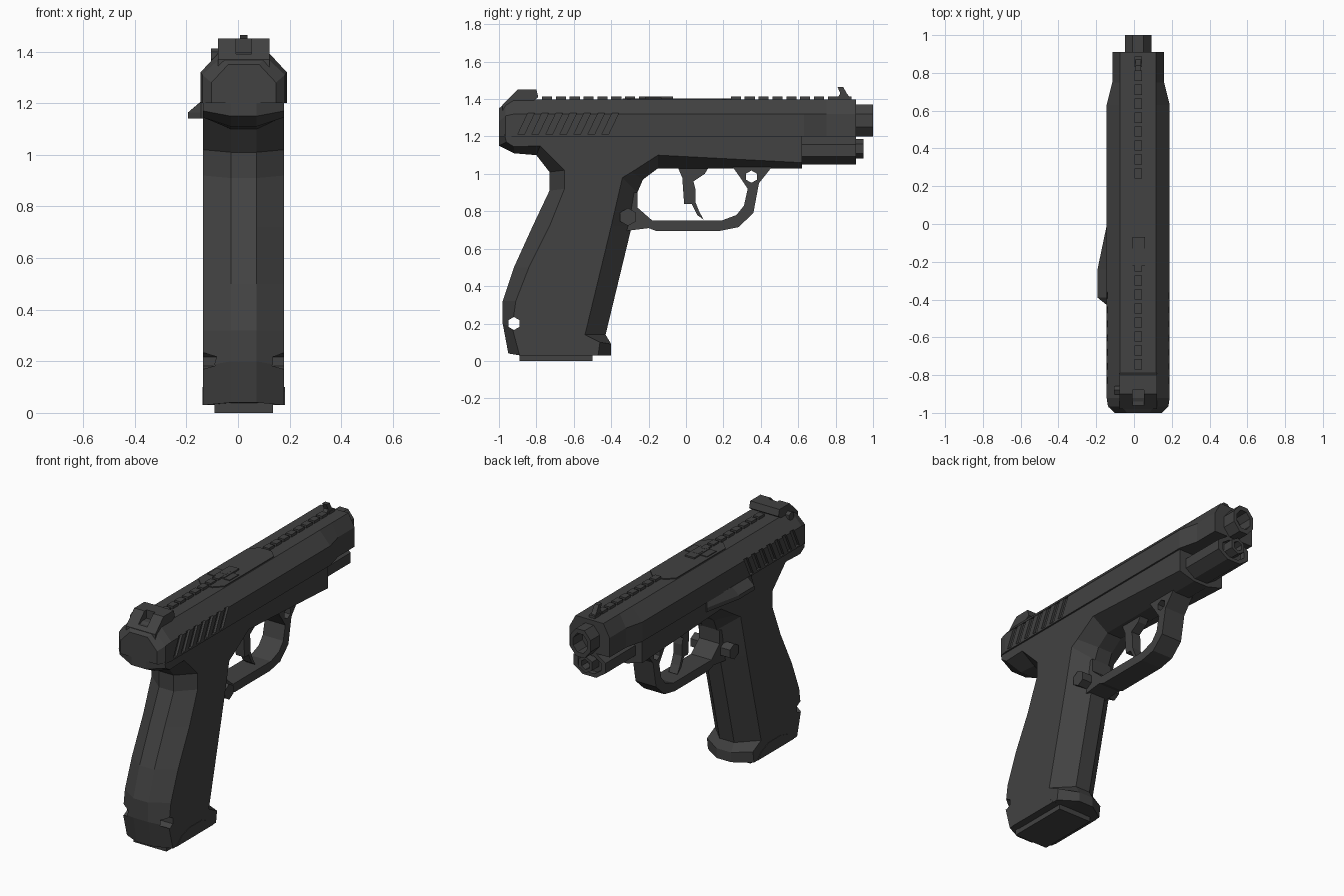
import bpy, bmesh
from math import pi, cos, sin

cube = bpy.data.objects.get("Cube")
if cube:
    bpy.data.objects.remove(cube, do_unlink=True)

CX = 0.022  # centre plane of the body

metal = bpy.data.materials.new("dark_gunmetal")
metal.use_nodes = True
GREY = (0.054, 0.054, 0.054, 1)
metal.diffuse_color = GREY
bsdf = metal.node_tree.nodes["Principled BSDF"]
bsdf.inputs["Base Color"].default_value = GREY
bsdf.inputs["Roughness"].default_value = 0.7


def loft(name, rings):
    """Skin a row of equal-length rings and cap both ends."""
    bm = bmesh.new()
    rows = [[bm.verts.new(p) for p in ring] for ring in rings]
    n = len(rows[0])
    for a, b in zip(rows, rows[1:]):
        for i in range(n):
            j = (i + 1) % n
            bm.faces.new((a[i], a[j], b[j], b[i]))
    bm.faces.new(rows[0])
    bm.faces.new(rows[-1])
    bmesh.ops.recalc_face_normals(bm, faces=bm.faces)
    mesh = bpy.data.meshes.new(name)
    bm.to_mesh(mesh)
    bm.free()
    mesh.materials.append(metal)
    ob = bpy.data.objects.new(name, mesh)
    bpy.context.scene.collection.objects.link(ob)
    return ob


def prism(name, outline, x0, x1):
    """Side outline (y, z) pushed across from x0 to x1, off the centre plane."""
    return loft(name, [[(CX + x, y, z) for y, z in outline] for x in (x0, x1)])


def box(name, x0, x1, y0, y1, z0, z1):
    return prism(name, [(y0, z0), (y1, z0), (y1, z1), (y0, z1)], x0, x1)


def ngon(n, y, z, r):
    return [(y + r * cos(2 * pi * (i + .5) / n), z + r * sin(2 * pi * (i + .5) / n))
            for i in range(n)]


def tube(name, n, z, rx, rz, bore, y0, y1, depth):
    """Faceted tube along y with a blind bore at the front."""
    def ring(y, k):
        return [(CX + k * rx * u, y, z + k * rz * v) for u, v in ngon(n, 0, 0, 1 / cos(pi / n))]
    return loft(name, [ring(y0, 1), ring(y1, 1), ring(y1, bore), ring(y1 - depth, bore)])


def cut(ob, cutters):
    for c in cutters:
        mod = ob.modifiers.new("cut", 'BOOLEAN')
        mod.operation, mod.solver, mod.object = 'DIFFERENCE', 'EXACT', c
    bpy.context.view_layer.update()
    graph = bpy.context.evaluated_depsgraph_get()
    mesh = bpy.data.meshes.new_from_object(ob.evaluated_get(graph))
    ob.modifiers.clear()
    ob.data = mesh
    for c in cutters:
        bpy.data.objects.remove(c, do_unlink=True)


# Frame and grip: centre outline, paired with the smaller outline of the flat sides
pairs = [
    ((-1.0, 1.21), (-.97, 1.21)), ((-1.0, 1.15), (-.96, 1.17)),
    ((-.92, 1.11), (-.92, 1.145)), ((-.80, 1.10), (-.78, 1.15)),
    ((-.73, 1.01), (-.65, 1.02)), ((-.73, .91), (-.65, .92)),
    ((-.82, .72), (-.73, .72)), ((-.92, .50), (-.84, .50)),
    ((-.98, .32), (-.91, .32)), ((-.98, .20), (-.93, .18)),
    ((-.95, .04), (-.89, .03)), ((-.40, .03), (-.47, .03)),
    ((-.40, .09), (-.46, .10)), ((-.43, .14), (-.54, .14)),
    ((-.29, .72), (-.40, .72)), ((-.26, .90), (-.34, .98)),
    ((-.23, .97), (-.29, 1.01)), ((-.15, 1.03), (-.15, 1.10)),
    ((.62, 1.03), (.62, 1.06)), ((.62, 1.21), (.62, 1.21))]
frame = loft("frame_and_grip", [[(CX + x, *p[k]) for p in pairs]
                                for x, k in ((-.157, 1), (-.05, 0), (.05, 0), (.157, 1))])
cut(frame, [prism("lanyard_cutter", ngon(6, -.92, .2, .035), -.3, .3)])
box("magazine_base", -.113, .113, -.89, -.5, 0, .06)
prism("magazine_floor_arch", [(-.86, .03), (-.80, .08), (-.73, .10), (-.61, .10),
                              (-.54, .07), (-.50, .03)], -.16, .16)

# Slide, lofted from back to front
def slide_ring(y, w, zs, top, zt):
    half = [(w, 1.2), (w, zs), (top, zt)]
    return [(CX + x, y, z) for x, z in half] + [(CX - x, y, z) for x, z in reversed(half)]

slide = loft("slide", [slide_ring(*s) for s in (
    (-1.0, .125, 1.28, .06, 1.35), (-.965, .16, 1.31, .085, 1.38),
    (-.92, .167, 1.32, .095, 1.398), (.63, .167, 1.32, .095, 1.398),
    (.75, .137, 1.32, .095, 1.398), (.91, .137, 1.32, .095, 1.398))])
grooves = []
for i in range(7):
    y = -.90 + .075 * i
    shape = [(y, 1.21), (y + .035, 1.21), (y + .09, 1.325), (y + .055, 1.325)]
    grooves += [prism("groove_cutter", shape, s * .153, s * .25) for s in (-1, 1)]
cut(slide, grooves)

# Sighting rib tiles along the top
for start, count in ((-.77, 9), (.24, 9)):
    for i in range(count):
        y = start + .074 * i
        box("rib_tile", -.02, .02, y, y + .054, 1.39, 1.414)

# Ejection cover with its extractor
def flat_oct(x, y0, y1, z, c):
    return [(CX + a, b, z) for a, b in (
        (-x + c, y0), (x - c, y0), (x, y0 + c), (x, y1 - c),
        (x - c, y1), (-x + c, y1), (-x, y1 - c), (-x, y0 + c))]

loft("ejection_cover", [flat_oct(.09, -.34, .24, z, .05) for z in (1.38, 1.404)])
box("extractor", -.03, .035, -.22, -.07, 1.39, 1.413)
box("extractor_foot", -.075, .075, -.22, -.13, 1.39, 1.409)

# Sights
sight = prism("rear_sight", [(-.98, 1.34), (-.98, 1.37), (-.90, 1.45), (-.80, 1.45),
                             (-.79, 1.41), (-.83, 1.38)], -.1, .1)
cut(sight, [box("notch_cutter", -.03, .03, -1.1, -.88, 1.39, 1.5)])
prism("sight_screw", ngon(6, -.88, 1.385, .027), -.127, -.09)
prism("front_sight", [(.80, 1.39), (.89, 1.39), (.86, 1.43), (.84, 1.465), (.81, 1.465),
                      (.825, 1.43)], -.015, .015)

# Back plate with hammer block and pin
prism("hammer_block", [(-.999, 1.21), (-.90, 1.21), (-.90, 1.39), (-.97, 1.38), (-.999, 1.34)],
      -.045, .045)
tube("firing_pin", 6, 1.31, .017, .017, .6, -.95, -1.0, -.01)

# Muzzle end
tube("barrel", 8, 1.285, .07, .085, .68, .80, 1.0, .15)
tube("dust_cover", 8, 1.125, .11, .075, .72, .58, .91, .03)
tube("recoil_rod", 6, 1.135, .045, .045, .6, .60, .95, .06)

# Trigger guard with hex hole, and trigger
guard = prism("trigger_guard", [
    (-.36, .69), (-.20, .71), (-.16, .695), (.18, .695), (.28, .715), (.36, .79), (.39, .95),
    (.47, 1.05), (.24, 1.05), (.29, .98), (.33, .92), (.31, .83), (.27, .78), (.19, .75),
    (-.18, .75), (-.26, .82), (-.26, .90), (-.36, .90)], -.07, .07)
cut(guard, [prism("hole_cutter", ngon(6, .35, .985, .033), -.2, .2)])
prism("trigger", [(-.05, 1.05), (-.02, .98), (-.01, .84), (.03, .84), (.06, .78), (.095, .755),
                  (.07, .80), (.05, .85), (.05, .92), (.04, .96), (.10, 1.0), (.13, 1.05)],
      -.03, .03)

# Controls on the sides
prism("magazine_button", ngon(6, -.31, .77, .048), -.135, .135)
loft("slide_stop_lever", [[(CX - x, y, z) for x, y in (
    (.12, 0), (.165, 0), (tip, -.24), (tip, -.39), (.165, -.43), (.12, -.43))]
    for z, tip in ((1.14, .215), (1.165, .215), (1.205, .168))])
